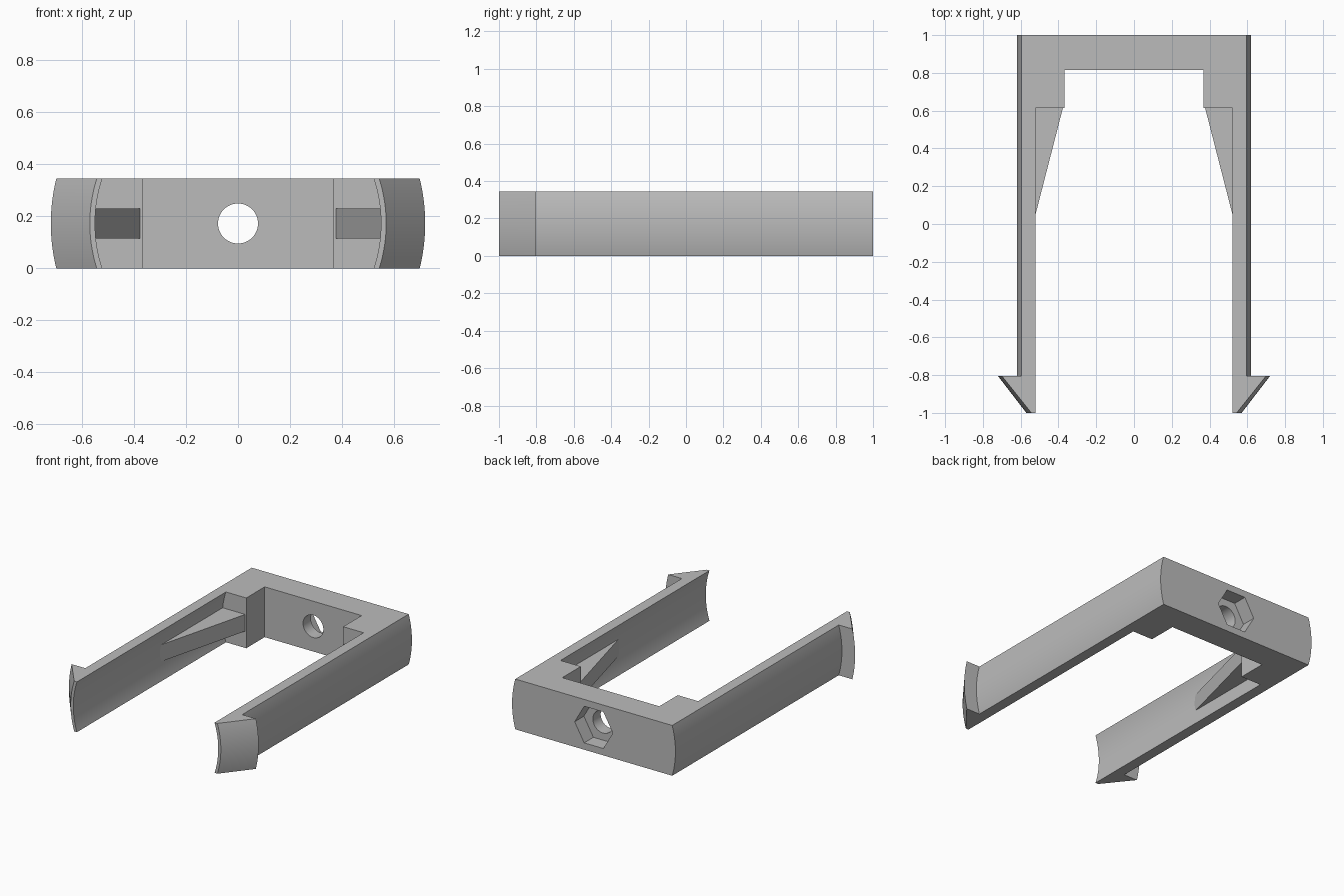
import bpy, bmesh, math
from mathutils import Matrix

if "Cube" in bpy.data.objects:
    bpy.data.objects.remove(bpy.data.objects["Cube"])

HEIGHT = 0.345
MID = HEIGHT / 2
SLICES = 20

grey = bpy.data.materials.new("plain_grey")
grey.use_nodes = True
colour = (0.5, 0.5, 0.5, 1)
grey.diffuse_color = colour
grey.node_tree.nodes["Principled BSDF"].inputs["Base Color"].default_value = colour


def make_object(name, bm):
    bmesh.ops.recalc_face_normals(bm, faces=bm.faces)
    mesh = bpy.data.meshes.new(name)
    bm.to_mesh(mesh)
    bm.free()
    mesh.materials.append(grey)
    obj = bpy.data.objects.new(name, mesh)
    bpy.context.collection.objects.link(obj)
    return obj


def loft(name, rings):
    """Skin equal rings of points and close both ends."""
    bm = bmesh.new()
    loops = [[bm.verts.new(p) for p in ring] for ring in rings]
    for low, high in zip(loops, loops[1:]):
        for i in range(len(low)):
            j = (i + 1) % len(low)
            bm.faces.new((low[i], low[j], high[j], high[i]))
    bm.faces.new(loops[0][::-1])
    bm.faces.new(loops[-1])
    return make_object(name, bm)


def cutter(name, radius, sides, depth, y):
    """Prism along y, with corners pointing sideways."""
    bm = bmesh.new()
    bmesh.ops.create_cone(bm, cap_ends=True, segments=sides, radius1=radius,
                          radius2=radius, depth=depth)
    # put a corner on the x axis
    v = bm.verts[:][0].co
    bm.transform(Matrix.Rotation(-math.atan2(v.y, v.x), 4, 'Z'))
    bm.transform(Matrix.Translation((0, y, MID)) @ Matrix.Rotation(math.pi / 2, 4, 'X'))
    obj = make_object(name, bm)
    obj.hide_render = True
    return obj


# Half outline in plan: (x or radius, y, curved about the long axis)
half = [
    (0.62, 1.0, True), (0.62, -0.805, True), (0.72, -0.805, True),
    (0.57, -1.0, True), (0.55, -1.0, True), (0.55, 0.615, True),
    (0.368, 0.615, False), (0.368, 0.815, False),
]


def ring_at(z):
    side = []
    for r, y, curved in half:
        x = math.sqrt(r * r - (z - MID) ** 2) if curved else r
        side.append((x, y, z))
    return side + [(-x, y, z) for x, y, z in reversed(side)]


# U-shaped clip with barbed arms
frame = loft("clip_frame", [ring_at(HEIGHT * k / SLICES) for k in range(SLICES + 1)])

# Bolt hole and hexagonal nut pocket in the back bar
cutters = [cutter("bolt_hole_cutter", 0.077, 48, 0.6, 0.9),
           cutter("nut_pocket_cutter", 0.145, 6, 0.2, 1.0)]
bpy.context.view_layer.objects.active = frame
for c in cutters:
    mod = frame.modifiers.new("cut", 'BOOLEAN')
    mod.operation = 'DIFFERENCE'
    mod.solver = 'EXACT'
    mod.object = c
    bpy.ops.object.modifier_apply(modifier=mod.name)
for c in cutters:
    bpy.data.objects.remove(c)

bpy.ops.object.select_all(action='DESELECT')
frame.select_set(True)
bpy.ops.object.shade_smooth_by_angle(angle=math.radians(25))

# Wedge ribs bracing the arms against the corner blocks
wedge = [(0.375, 0.62), (0.56, 0.62), (0.56, -0.1)]
for name, s in (("left_rib", 1), ("right_rib", -1)):
    loft(name, [[(s * x, y, z) for x, y in wedge] for z in (0.115, 0.23)])
